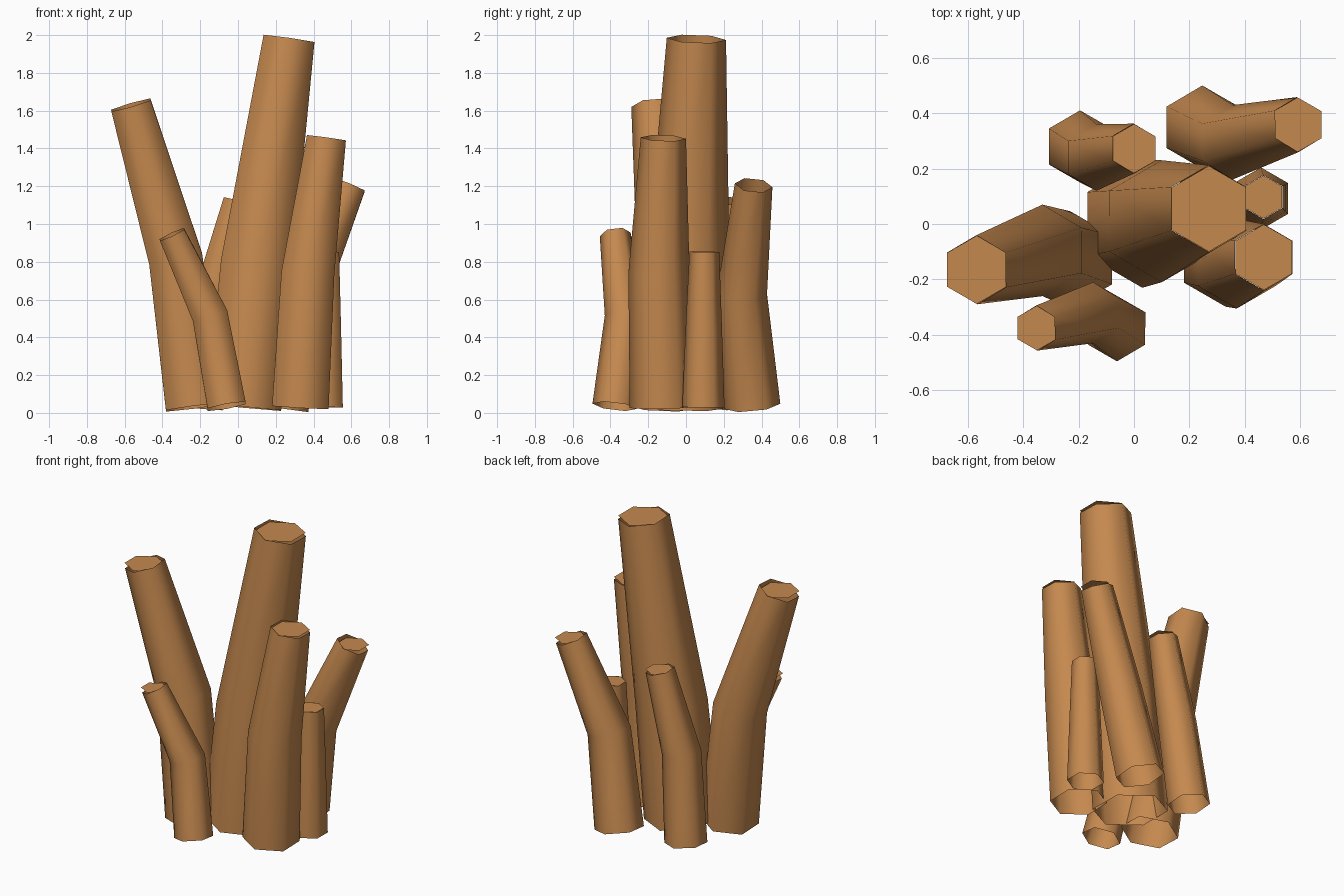
import bpy, bmesh, math
from mathutils import Vector

cube = bpy.data.objects.get("Cube")
if cube:
    bpy.data.objects.remove(cube, do_unlink=True)

SIDES = 6
UP = Vector((0, 0, 1))

wood = bpy.data.materials.new("tan_wood")
wood.use_nodes = True
TAN = (0.56, 0.25, 0.078, 1)
wood.diffuse_color = TAN
bsdf = wood.node_tree.nodes["Principled BSDF"]
bsdf.inputs["Base Color"].default_value = TAN
bsdf.inputs["Roughness"].default_value = 0.9


def ring(bm, centre, radius, axis):
    """Hexagon of vertices at centre, square to axis, with corners along y."""
    turn = UP.rotation_difference(axis)
    verts = []
    for i in range(SIDES):
        a = math.pi / 2 + i * math.tau / SIDES
        offset = Vector((math.cos(a), math.sin(a), 0)) * radius
        verts.append(bm.verts.new(centre + turn @ offset))
    return verts


def finish(bm, name, smooth):
    mesh = bpy.data.meshes.new(name)
    for face in bm.faces:
        face.smooth = smooth
    bm.to_mesh(mesh)
    bm.free()
    mesh.materials.append(wood)
    bpy.context.collection.objects.link(bpy.data.objects.new(name, mesh))


def stalk(name, *stations):
    """Bent open tube through (x, y, z, radius) stations, with a level cap."""
    points = [Vector(s[:3]) for s in stations]
    radii = [s[3] for s in stations]
    base, knee, tip = points
    lower, upper = (knee - base).normalized(), (tip - knee).normalized()
    axes = [lower, (lower + upper).normalized(), upper]

    # Open, tapering wall
    bm = bmesh.new()
    rings = [ring(bm, p, r, a) for p, r, a in zip(points, radii, axes)]
    for low, high in zip(rings, rings[1:]):
        for i in range(SIDES):
            j = (i + 1) % SIDES
            bm.faces.new((low[i], low[j], high[j], high[i]))
    finish(bm, name, True)

    # Level cap set across the slanted rim
    bm = bmesh.new()
    bm.faces.new(ring(bm, tip, radii[-1] * 0.985, UP))
    finish(bm, name + "_cap", False)


# Each stalk: base, knee and tip
stalk("main_stalk", (0.03, 0.0, 0.03, 0.23), (0.10, 0.01, 0.79, 0.22), (0.27, 0.055, 1.98, 0.157))
stalk("right_stalk", (-0.23, -0.13, 0.03, 0.176), (-0.33, -0.095, 0.815, 0.165), (-0.567, -0.165, 1.63, 0.125))
stalk("front_small_stalk", (-0.06, -0.378, 0.035, 0.118), (-0.148, -0.32, 0.515, 0.11), (-0.35, -0.375, 0.945, 0.082))
stalk("front_left_stalk", (0.33, -0.125, 0.03, 0.173), (0.37, -0.143, 0.74, 0.162), (0.468, -0.12, 1.455, 0.12))
stalk("back_left_stalk", (0.245, 0.35, 0.035, 0.15), (0.357, 0.295, 0.63, 0.134), (0.59, 0.358, 1.205, 0.1))
stalk("back_right_stalk", (-0.195, 0.28, 0.03, 0.13), (-0.135, 0.24, 0.6, 0.12), (0.0, 0.272, 1.12, 0.09))
stalk("left_small_stalk", (0.458, 0.092, 0.03, 0.112), (0.462, 0.094, 0.43, 0.097), (0.467, 0.097, 0.853, 0.079))
